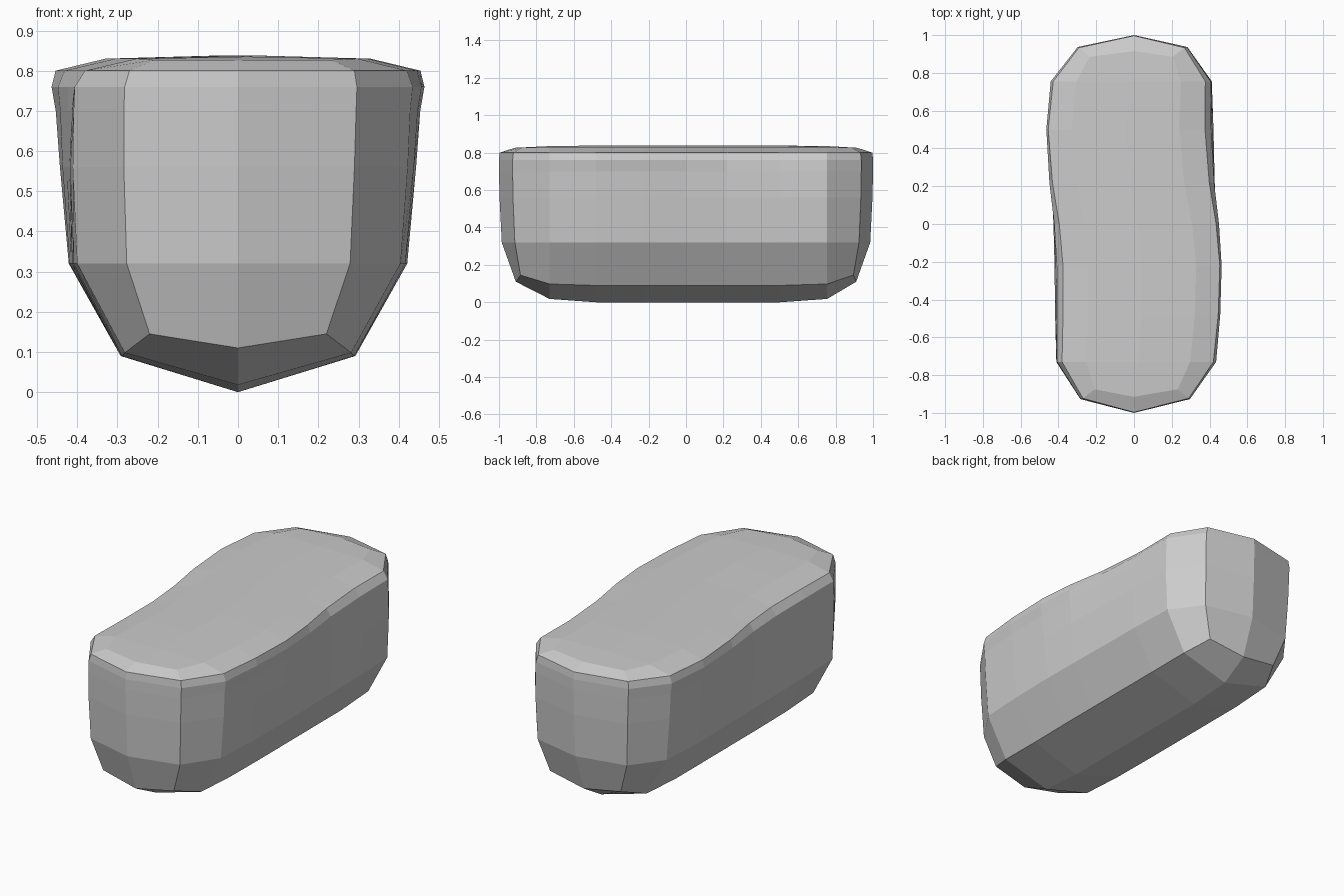
import bpy, bmesh

if "Cube" in bpy.data.objects:
    bpy.data.objects.remove(bpy.data.objects["Cube"])

# Stations along the body: y, relative half width, sideways S-bend
STATIONS = [(-0.73, 0.965, 0.014), (-0.48, 0.99, 0.025), (-0.22, 1.0, 0.028),
            (0.0, 1.0, 0.014), (0.22, 1.0, -0.012), (0.5, 1.0, -0.028),
            (0.755, 0.97, -0.018)]

# Levels: z, z at end corners, z at tips, half width, corner half width,
# corner y, tip y, bend strength
LEVELS = [(0.09, 0.145, 0.11, 0.292, 0.22, 0.89, 0.91, 0.0),
          (0.32, 0.32, 0.32, 0.417, 0.278, 0.92, 0.985, 0.15),
          (0.56, 0.56, 0.56, 0.432, 0.287, 0.93, 0.997, 0.4),
          (0.70, 0.70, 0.70, 0.434, 0.289, 0.932, 1.0, 0.7),
          (0.76, 0.76, 0.76, 0.436, 0.289, 0.932, 1.0, 1.0),
          (0.80, 0.80, 0.80, 0.415, 0.28, 0.928, 0.997, 1.4),
          (0.83, 0.827, 0.826, 0.285, 0.22, 0.88, 0.915, 1.6)]

bm = bmesh.new()


def ring(z, zc, zt, w, wc, yc, yt, bend):
    """Closed outline: front tip, right side, back tip, left side."""
    def side(s):
        pts = [(s * wc + 0.5 * bend * STATIONS[0][2], -yc + 0.005, zc)]
        for y, f, c in STATIONS:
            zz = z + (0.008 if z < 0.1 and abs(y) > 0.7 else 0)
            pts.append((s * w * f + bend * c, y, zz))
        pts.append((s * wc + 0.5 * bend * STATIONS[-1][2], yc + 0.005, zc))
        return pts
    pts = [(0, -yt, zt)] + side(1) + [(0, yt, zt)] + side(-1)[::-1]
    return [bm.verts.new(p) for p in pts]


def close(loop, z_mid, z_end, bend):
    """Close an outline with a central spine (keel or crown)."""
    n = len(STATIONS)
    spine = [bm.verts.new((bend * c, y, z_end if i in (0, n - 1) else z_mid))
             for i, (y, f, c) in enumerate(STATIONS)]
    right, left = loop[1:n + 3], [loop[0]] + loop[:n + 3:-1]
    left = left[1:]
    for s in (right, left):
        bm.faces.new((loop[0], s[0], s[1], spine[0]))
        for i in range(n - 1):
            bm.faces.new((spine[i], s[i + 1], s[i + 2], spine[i + 1]))
        bm.faces.new((spine[-1], s[n], s[n + 1], loop[n + 3]))


# Side walls
rings = [ring(*lv) for lv in LEVELS]
for a, b in zip(rings, rings[1:]):
    for i in range(len(a)):
        j = (i + 1) % len(a)
        bm.faces.new((a[i], a[j], b[j], b[i]))

# Keel underneath and slightly crowned top
close(rings[0], 0.0, 0.018, 0.0)
close(rings[-1], 0.838, 0.835, 1.6)

bmesh.ops.recalc_face_normals(bm, faces=bm.faces[:])
mesh = bpy.data.meshes.new("loaf_body")
bm.to_mesh(mesh)
bm.free()
body = bpy.data.objects.new("loaf_body", mesh)
bpy.context.collection.objects.link(body)
